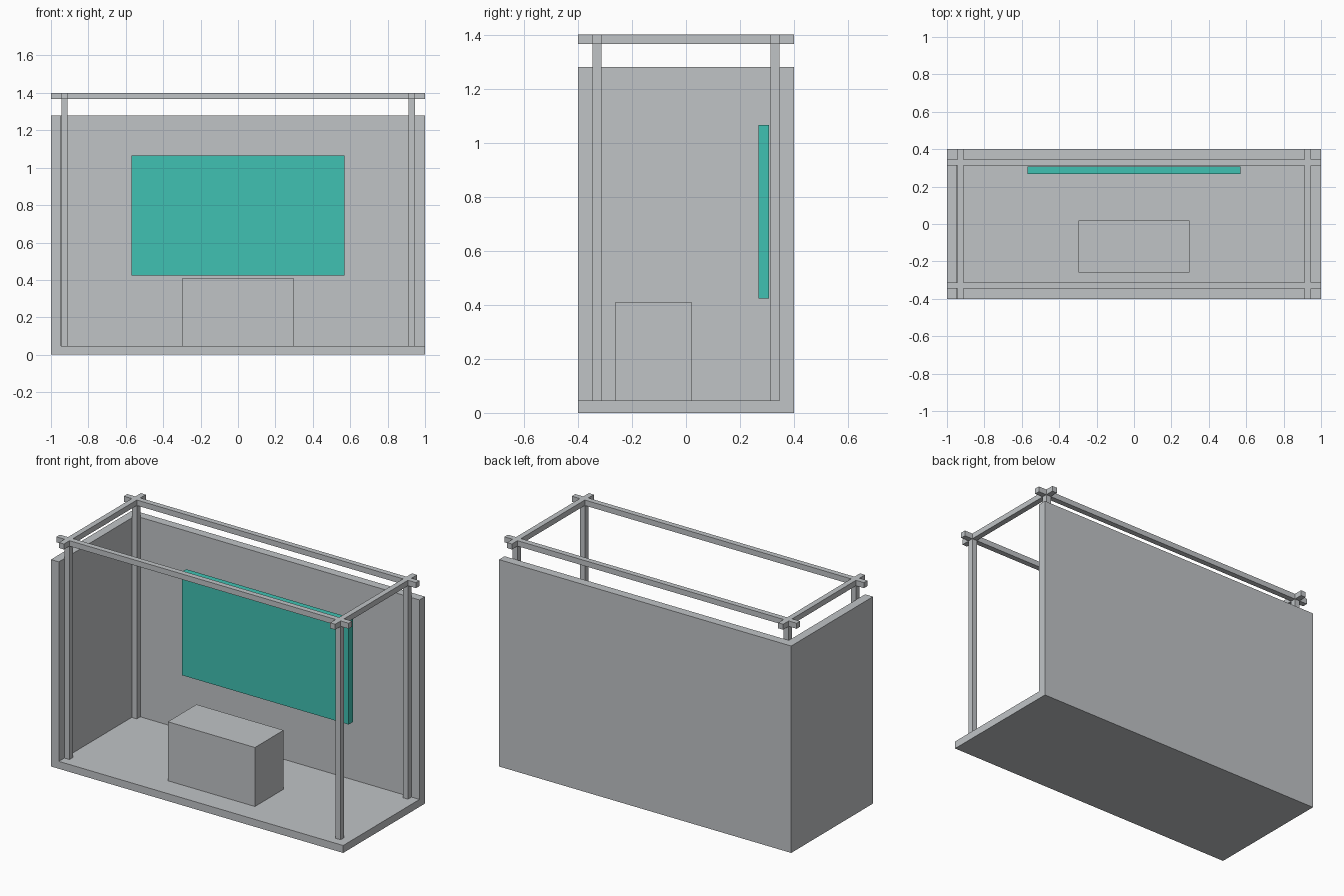
import bpy

if "Cube" in bpy.data.objects:
    bpy.data.objects.remove(bpy.data.objects["Cube"])


def material(name, rgb):
    m = bpy.data.materials.new(name)
    m.diffuse_color = (*rgb, 1.0)
    m.use_nodes = True
    m.node_tree.nodes["Principled BSDF"].inputs["Base Color"].default_value = m.diffuse_color
    return m


GREY = material("light grey", (0.53, 0.55, 0.565))
TEAL = material("teal", (0.051, 0.533, 0.445))


def box(name, xs, ys, zs, mat=GREY):
    """Axis-aligned box from its (min, max) extents."""
    bpy.ops.mesh.primitive_cube_add(size=1)
    ob = bpy.context.object
    ob.name = name
    for v in ob.data.vertices:
        for i, (lo, hi) in enumerate((xs, ys, zs)):
            v.co[i] = lo if v.co[i] < 0 else hi
    ob.data.materials.append(mat)
    return ob


def modify(ob, other, operation):
    mod = ob.modifiers.new(operation.lower(), 'BOOLEAN')
    mod.operation = operation
    mod.object = other
    mod.solver = 'EXACT'
    bpy.context.view_layer.objects.active = ob
    bpy.ops.object.modifier_apply(modifier=mod.name)
    bpy.data.objects.remove(other)


FLOOR = 0.046
TOP = 1.4
BAR = 0.034          # thickness of posts and beams
POST_X, POST_Y = 0.928, 0.329


def span(c):
    return (c - BAR / 2, c + BAR / 2)


# Booth shell: floor, back wall and left wall in one piece
shell = box("booth_shell", (-1, 1), (-0.4, 0.4), (0, 1.28))
hollow = box("hollow_cutter", (-0.946, 1.2), (-0.6, 0.346), (FLOOR, 1.5))
modify(shell, hollow, 'DIFFERENCE')

# Four corner posts
for sx, side in ((-1, "left"), (1, "right")):
    for sy, end in ((-1, "front"), (1, "back")):
        box(f"{end}_{side}_post", span(sx * POST_X), span(sy * POST_Y),
            (FLOOR, TOP - BAR))

# Roof frame: long and cross beams meeting flush, with overhanging ends
frame = box("roof_frame", (-1, 1), span(-POST_Y), (TOP - BAR, TOP))
modify(frame, box("cross_beam_left", span(-POST_X), (-0.4, 0.4), (TOP - BAR, TOP)), 'UNION')
modify(frame, box("cross_beam_right", span(POST_X), (-0.4, 0.4), (TOP - BAR, TOP)), 'UNION')
modify(frame, box("long_beam_back", (-1, 1), span(POST_Y), (TOP - BAR, TOP)), 'UNION')

# Counter on the floor and display panel before the back wall
box("counter", (-0.298, 0.298), (-0.26, 0.02), (FLOOR, 0.411))
box("display_panel", (-0.57, 0.57), (0.268, 0.308), (0.424, 1.065), TEAL)
